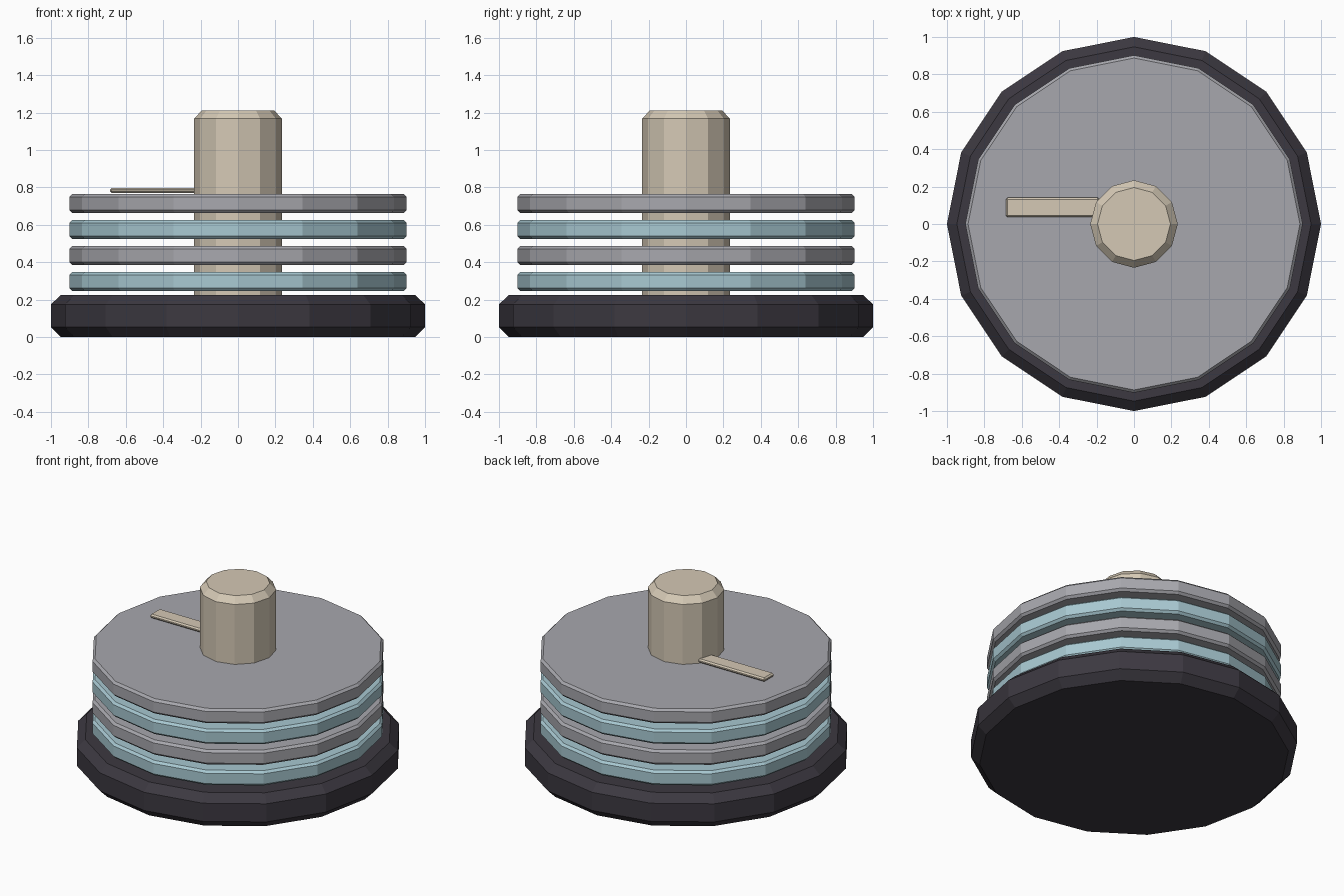
import bpy, bmesh
from math import cos, sin, tau

if "Cube" in bpy.data.objects:
    bpy.data.objects.remove(bpy.data.objects["Cube"])


def material(name, rgb):
    m = bpy.data.materials.new(name)
    m.diffuse_color = (*rgb, 1)
    m.use_nodes = True
    m.node_tree.nodes["Principled BSDF"].inputs["Base Color"].default_value = m.diffuse_color
    return m


dark = material("dark", (0.045, 0.04, 0.052))
grey = material("grey", (0.39, 0.39, 0.42))
blue = material("pale_blue", (0.39, 0.58, 0.64))
cream = material("cream", (0.66, 0.58, 0.46))


def add(name, bm, mat):
    bmesh.ops.recalc_face_normals(bm, faces=bm.faces[:])
    mesh = bpy.data.meshes.new(name)
    bm.to_mesh(mesh)
    bm.free()
    mesh.materials.append(mat)
    ob = bpy.data.objects.new(name, mesh)
    bpy.context.collection.objects.link(ob)
    return ob


def turned(name, profile, sides, mat):
    """Faceted solid from a (radius, z) profile, capped at both ends."""
    bm = bmesh.new()
    rings = [[bm.verts.new((r * cos(tau * i / sides), r * sin(tau * i / sides), z))
              for i in range(sides)] for r, z in profile]
    for a, b in zip(rings, rings[1:]):
        for i in range(sides):
            j = (i + 1) % sides
            bm.faces.new((a[i], a[j], b[j], b[i]))
    bm.faces.new(rings[0][::-1])
    bm.faces.new(rings[-1])
    return add(name, bm, mat)


# Heavy chamfered base
turned("base", [(0.947, 0), (1, 0.053), (1, 0.175), (0.947, 0.225)], 16, dark)

# Stack of four separated discs
for k in range(4):
    z0 = 0.247 + 0.139 * k
    z1 = z0 + 0.1
    turned(f"disc_{k + 1}", [(0.887, z0), (0.902, z0 + 0.015),
                             (0.902, z1 - 0.015), (0.887, z1)],
           16, grey if k % 2 else blue)

# Central spindle
turned("spindle", [(0.195, 0.18), (0.234, 0.22), (0.234, 1.168), (0.195, 1.21)], 12, cream)

# Thin pointer bar lying on the top disc
bm = bmesh.new()
bmesh.ops.create_cube(bm, size=1)
for v in bm.verts:
    v.co = (-0.435 + 0.5 * v.co.x, 0.089 + 0.104 * v.co.y, 0.784 + 0.026 * v.co.z)
bmesh.ops.bevel(bm, geom=bm.edges[:], offset=0.009, segments=1, affect='EDGES')
add("pointer", bm, cream)
